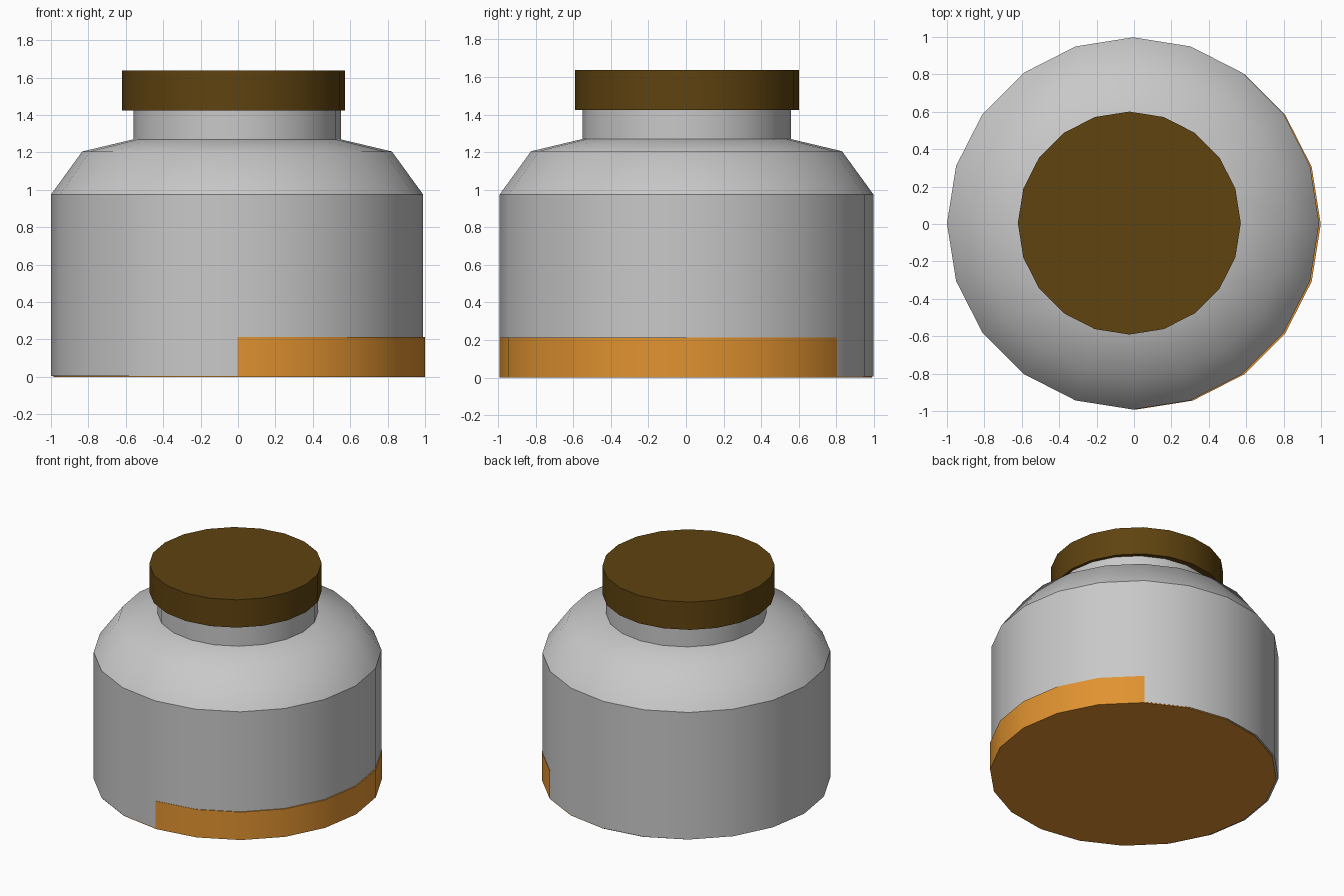
import bpy, bmesh, math

if "Cube" in bpy.data.objects:
    bpy.data.objects.remove(bpy.data.objects["Cube"])

SIDES = 20


def material(name, rgb):
    m = bpy.data.materials.new(name)
    m.diffuse_color = (*rgb, 1.0)
    m.use_nodes = True
    m.node_tree.nodes["Principled BSDF"].inputs["Base Color"].default_value = m.diffuse_color
    return m


grey = material("light_grey", (0.58, 0.58, 0.58))
orange = material("orange", (0.75, 0.29, 0.03))
brown = material("dark_brown", (0.115, 0.056, 0.005))


def lathe(name, profile, centre, mat):
    """Closed 20-sided turned shape; edges along each profile ring flagged sharp."""
    bm = bmesh.new()
    rings = []
    for r, z, _ in profile:
        rings.append([bm.verts.new((r * math.cos(2 * math.pi * i / SIDES),
                                    r * math.sin(2 * math.pi * i / SIDES), z))
                      for i in range(SIDES)])
    for a, b in zip(rings, rings[1:]):
        for i in range(SIDES):
            j = (i + 1) % SIDES
            bm.faces.new((a[i], a[j], b[j], b[i])).smooth = True
    bm.faces.new(rings[0][::-1])
    bm.faces.new(rings[-1])
    for ring, (_, _, sharp) in zip(rings, profile):
        for i in range(SIDES):
            bm.edges.get((ring[i], ring[(i + 1) % SIDES])).smooth = not sharp
    me = bpy.data.meshes.new(name)
    bm.to_mesh(me)
    bm.free()
    me.materials.append(mat)
    ob = bpy.data.objects.new(name, me)
    ob.location = (*centre, 0)
    bpy.context.collection.objects.link(ob)
    return ob


# Jar body with shoulder and neck: (radius, height, sharp ring)
lathe("jar_body", [(0.995, 0.006, True), (0.995, 0.975, True),
                   (0.828, 1.205, False), (0.555, 1.27, True),
                   (0.555, 1.43, True)], (-0.005, 0.003), grey)

# Base cup, slightly off centre so it shows only on the front right
lathe("base_cup", [(0.992, 0.0, True), (0.992, 0.213, True)],
      (0.0065, -0.001), orange)

# Lid
lathe("lid", [(0.596, 1.425, True), (0.596, 1.637, True)],
      (-0.025, 0.005), brown)
